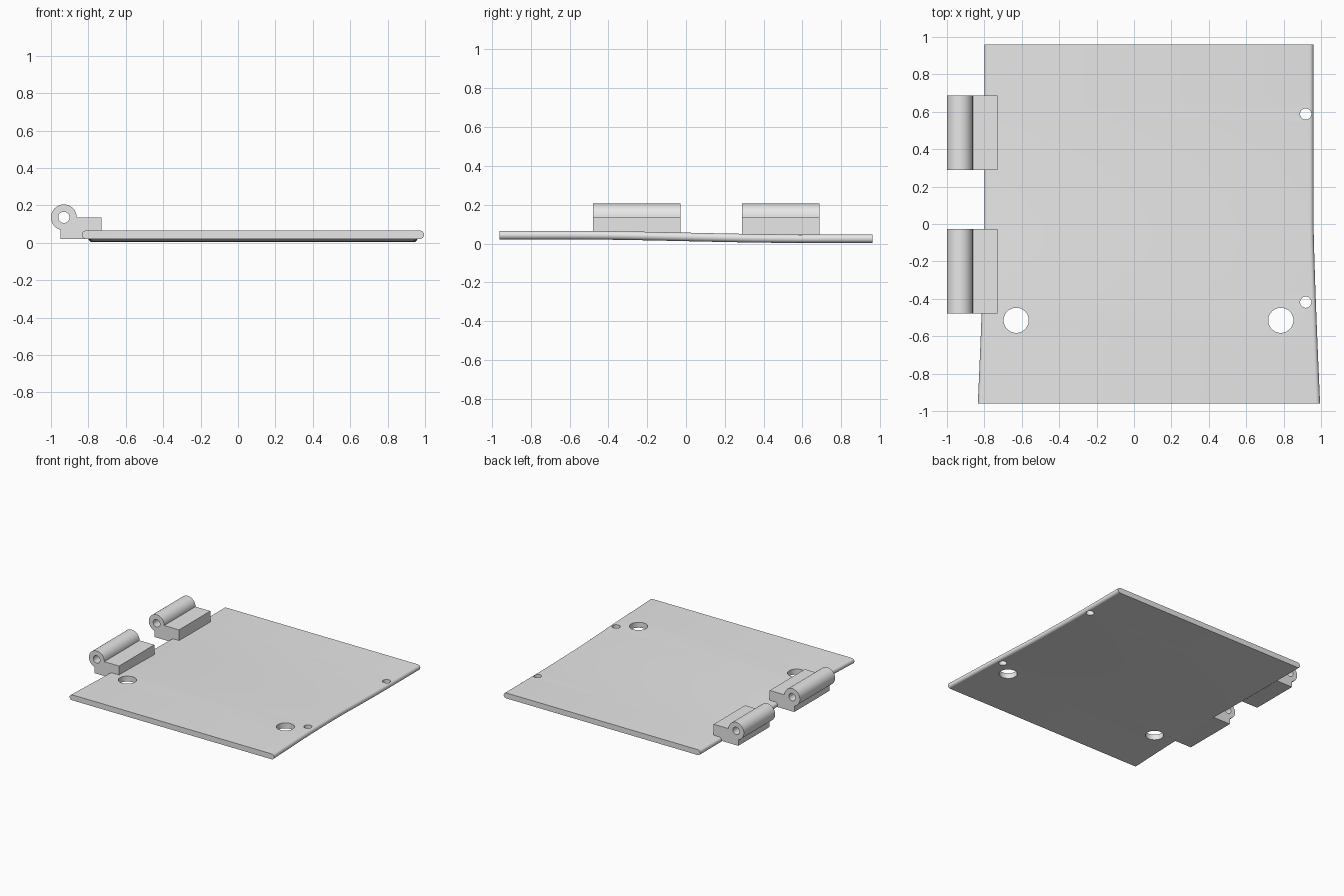
import bpy
import bmesh
from math import sin, cos, pi, radians

cube = bpy.data.objects.get("Cube")
if cube:
    bpy.data.objects.remove(cube)

grey = bpy.data.materials.new("light grey")
grey.use_nodes = True
grey.diffuse_color = (0.8, 0.8, 0.8, 1)
grey.node_tree.nodes["Principled BSDF"].inputs["Base Color"].default_value = (0.8, 0.8, 0.8, 1)


def loft(name, sections):
    """Skin a list of equal-length closed sections and cap both ends."""
    bm = bmesh.new()
    rings = [[bm.verts.new(p) for p in section] for section in sections]
    n = len(rings[0])
    for a, b in zip(rings, rings[1:]):
        for i in range(n):
            j = (i + 1) % n
            bm.faces.new((a[i], a[j], b[j], b[i]))
    bm.faces.new(rings[0])
    bm.faces.new(rings[-1])
    bmesh.ops.recalc_face_normals(bm, faces=bm.faces)
    mesh = bpy.data.meshes.new(name)
    bm.to_mesh(mesh)
    bm.free()
    mesh.materials.append(grey)
    obj = bpy.data.objects.new(name, mesh)
    bpy.context.collection.objects.link(obj)
    return obj


def drill(target, radius, location, rotation=(0, 0, 0)):
    """Cut a round hole through the target, then discard the cutter."""
    bpy.ops.mesh.primitive_cylinder_add(vertices=48, radius=radius, depth=0.8,
                                        location=location, rotation=rotation)
    cutter = bpy.context.object
    cutter.hide_render = True
    cutter.data.materials.append(grey)
    mod = target.modifiers.new("hole", "BOOLEAN")
    mod.operation = "DIFFERENCE"
    mod.solver = "EXACT"
    mod.object = cutter
    bpy.context.view_layer.objects.active = target
    bpy.ops.object.modifier_apply(modifier=mod.name)
    bpy.data.objects.remove(cutter)


def smooth(obj):
    bpy.ops.object.select_all(action="DESELECT")
    obj.select_set(True)
    bpy.context.view_layer.objects.active = obj
    bpy.ops.object.shade_smooth_by_angle(angle=radians(30))


# Plate: rounded side edges, gently bent, flaring towards the front
HALF_DEPTH, EDGE = 0.96, 0.022


def plate_section(y):
    flare = max(0, -y / HALF_DEPTH) ** 1.25
    t = min(1, max(0, (y + 0.6) / 1.2))
    z = 0.043 - 0.018 * t * t * (3 - 2 * t)
    left, right = 0.96 + 0.035 * flare - EDGE, -0.80 - 0.035 * flare + EDGE
    points = []
    for centre, start in ((left, -pi / 2), (right, pi / 2)):
        for i in range(13):
            a = start + pi * i / 12
            points.append((centre + EDGE * cos(a), y, z + EDGE * sin(a)))
    return points


STEPS = 32
plate = loft("plate", [plate_section(HALF_DEPTH * (2 * i / STEPS - 1))
                       for i in range(STEPS + 1)])
for x, y, r in ((-0.63, -0.515, 0.067), (0.785, -0.515, 0.067),
                (0.918, 0.588, 0.03), (0.918, -0.418, 0.03)):
    drill(plate, r, (x, y, 0))
smooth(plate)

# Hinges: pin barrel running into a mounting block
PIN_X, PIN_Z, BARREL = -0.931, 0.136, 0.069


def hinge_section(y):
    sweep = radians(254)
    points = [(PIN_X + BARREL * cos(sweep * i / 36), y,
               PIN_Z + BARREL * sin(sweep * i / 36)) for i in range(37)]
    return points + [(-0.95, y, 0.02), (-0.73, y, 0.02), (-0.73, y, PIN_Z)]


for name, front, back in (("front_hinge", -0.478, -0.028), ("back_hinge", 0.288, 0.688)):
    hinge = loft(name, [hinge_section(front), hinge_section(back)])
    drill(hinge, 0.03, (PIN_X, (front + back) / 2, PIN_Z), (pi / 2, 0, 0))
    smooth(hinge)
